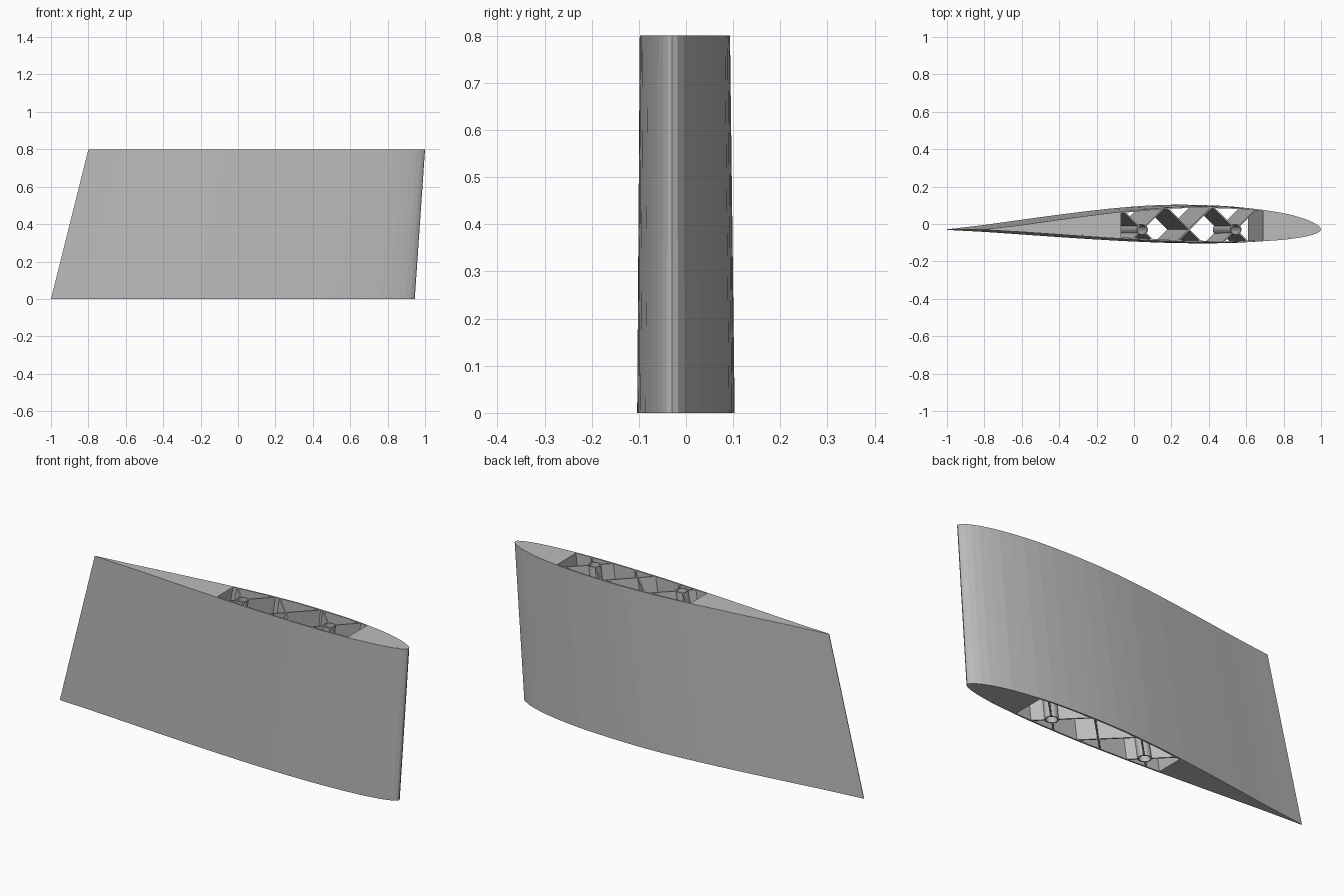
import bpy, math

if "Cube" in bpy.data.objects:
    bpy.data.objects.remove(bpy.data.objects["Cube"])

grey = bpy.data.materials.new("light_grey")
grey.diffuse_color = (0.5, 0.5, 0.5, 1)
grey.use_nodes = True
grey.node_tree.nodes["Principled BSDF"].inputs["Base Color"].default_value = grey.diffuse_color

HEIGHT, MID_Y = 0.8, -0.03
SKIN, WEB = 0.0042, 0.0036            # thicknesses as fractions of chord
TUBE_OUT, TUBE_IN = 0.0165, 0.0135

# Airfoil: distance from leading edge, upper height, lower height (chord = 1)
FOIL = [(0, 0, 0), (.005, .009, -.007), (.0125, .0150, -.0110), (.025, .0222, -.0155),
        (.05, .0325, -.0215), (.1, .0465, -.0290), (.2, .0620, -.0360),
        (.3, .0675, -.0378), (.4, .0682, -.0362), (.5, .0625, -.0322),
        (.6, .0525, -.0265), (.7, .0400, -.0200), (.8, .0265, -.0130),
        (.9, .0125, -.0062), (1, .0008, -.0008)]


def foil(s, side):
    """Smoothly interpolated surface height; side 1 = upper, 2 = lower."""
    if s < 0.005:                      # rounded nose
        return FOIL[1][side] * math.sqrt(max(s, 0) / 0.005)
    i = max(k for k in range(1, len(FOIL) - 1) if FOIL[k][0] <= s)
    p, q = FOIL[i], FOIL[i + 1]

    def slope(k):
        a, b = FOIL[max(k - 1, 1)], FOIL[min(k + 1, len(FOIL) - 1)]
        return (b[side] - a[side]) / (b[0] - a[0])
    h = q[0] - p[0]
    t = (s - p[0]) / h
    return ((2*t**3 - 3*t*t + 1) * p[side] + (t**3 - 2*t*t + t) * h * slope(i)
            + (3*t*t - 2*t**3) * q[side] + (t**3 - t*t) * h * slope(i + 1))


def inner(s, side):
    return foil(s, side) + (-SKIN if side == 1 else SKIN)


def place(s, h, top):
    """Chord coordinates to the tapered, swept root or tip section."""
    lead, chord, z = (1.0, 1.8, HEIGHT) if top else (0.945, 1.945, 0.0)
    return (lead - s * chord, MID_Y + h * chord, z)


def loft(name, outline, hole=None):
    """Prism from root to tip, either capped or with a matching hole."""
    n = len(outline)
    loops = [outline] + ([hole] if hole else [])
    verts = [place(s, h, top) for lp in loops for top in (0, 1) for s, h in lp]
    faces = []
    for i in range(n):
        j = (i + 1) % n
        faces.append((i, j, n + j, n + i))
        if hole:
            faces += [(2*n + j, 2*n + i, 3*n + i, 3*n + j),
                      (j, i, 2*n + i, 2*n + j),
                      (n + i, n + j, 3*n + j, 3*n + i)]
    if not hole:
        faces += [tuple(range(n))[::-1], tuple(range(n, 2 * n))]
    mesh = bpy.data.meshes.new(name)
    mesh.from_pydata(verts, [], faces)
    area = sum(outline[i - 1][0] * outline[i][1] - outline[i][0] * outline[i - 1][1]
               for i in range(n))
    if area > 0:                       # chord axis is mirrored, so flip
        mesh.flip_normals()
    mesh.materials.append(grey)
    obj = bpy.data.objects.new(name, mesh)
    bpy.context.collection.objects.link(obj)
    return obj


def band(height, a, b, n):
    """Closed outline along the upper surface and back along the lower one."""
    st = [a + (b - a) * (1 - math.cos(math.pi * i / n)) / 2 for i in range(n + 1)]
    return ([(s, height(s, 1)) for s in st] + [(s, height(s, 2)) for s in reversed(st)])


# Outer skin, open inside
N = 30
NOSE, TAIL = 0.0055, 0.942
loft("wing_skin", band(foil, 0, 1, N), band(inner, NOSE, TAIL, N))

# Solid leading and trailing edge blocks
FRONT_WALL, REAR_WALL = 0.172, 0.594
loft("nose_block", band(inner, NOSE, FRONT_WALL, 16))
loft("tail_block", band(inner, REAR_WALL, TAIL, 16))


def web(name, s0, ds, side, start):
    """Diagonal web from a mid-line node out to the skin or an end block."""
    dh = 1 if side == 1 else -1
    length = start
    while True:
        s, h = s0 + ds * length, dh * length
        if not FRONT_WALL < s < REAR_WALL or abs(h) > abs(inner(s, side)) + 0.001:
            break
        length += 0.0005
    w = WEB / 2 * math.sqrt(0.5)
    off = (w * dh, -w * ds)
    ends = [(s0 + ds * d, dh * d) for d in (start, length)]
    (a, b), (c, d) = ends
    loft(name, [(a + off[0], b + off[1]), (c + off[0], d + off[1]),
                (c - off[0], d - off[1]), (a - off[0], b - off[1])])


# Crossing webs on three nodes, with spar tubes on the outer two
for node, s0, tube in (("front", 0.2528, True), ("middle", 0.3917, False),
                       ("rear", 0.5306, True)):
    if tube:
        ring = [[(s0 + r * math.cos(k * math.tau / 20), r * math.sin(k * math.tau / 20))
                 for k in range(20)] for r in (TUBE_OUT, TUBE_IN)]
        loft(node + "_spar_tube", *ring)
    start = TUBE_OUT * 0.69 if tube else 0
    for ds, way in ((-1, "forward"), (1, "backward")):
        for side, level in ((1, "upper"), (2, "lower")):
            web(f"{node}_{level}_{way}_web", s0, ds, side, start)
